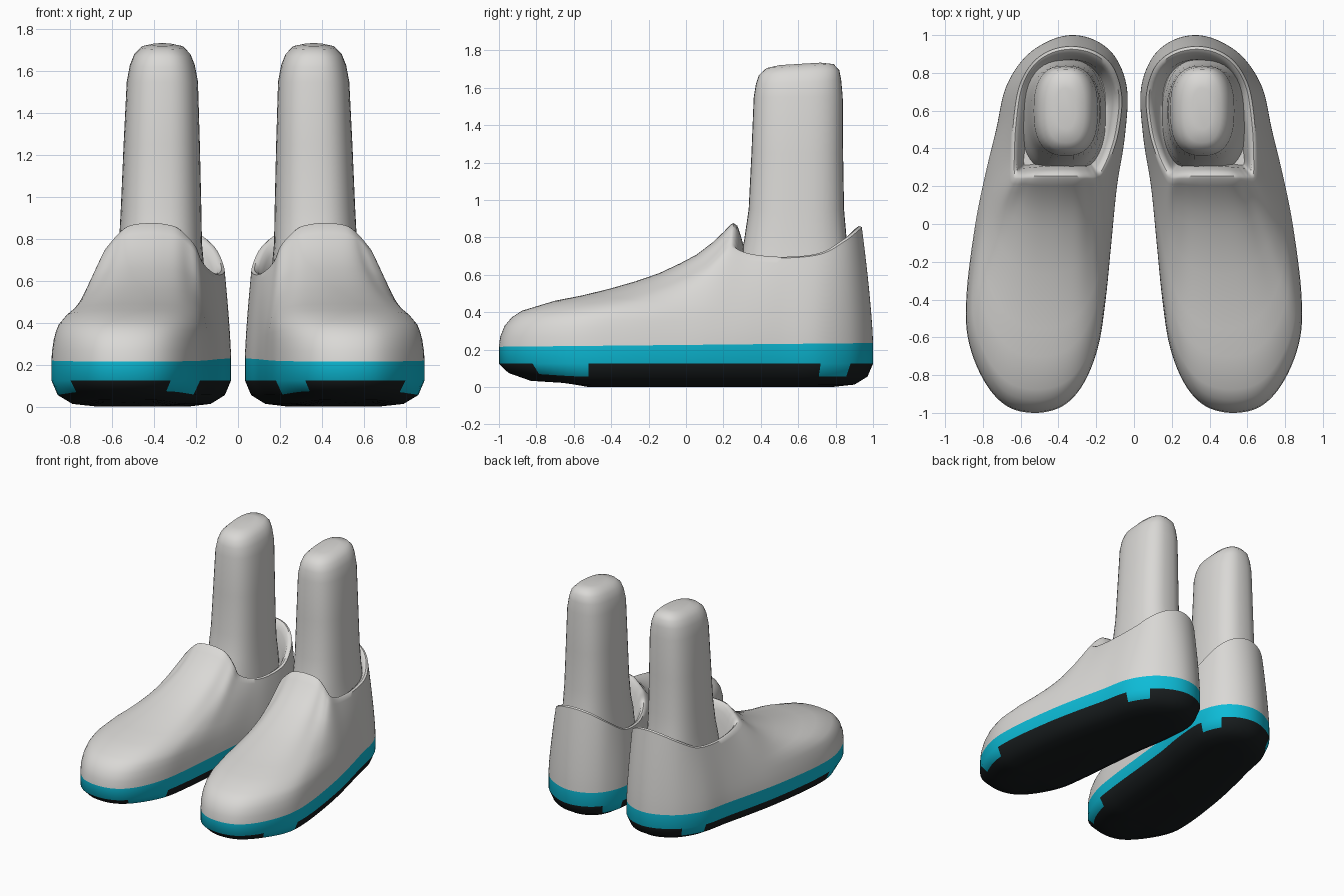
import bpy
import bmesh
import math
from mathutils import Vector

cube = bpy.data.objects.get("Cube")
if cube:
    bpy.data.objects.remove(cube)


def material(name, rgb):
    mat = bpy.data.materials.new(name)
    mat.use_nodes = True
    mat.diffuse_color = (*rgb, 1)
    mat.node_tree.nodes["Principled BSDF"].inputs["Base Color"].default_value = (*rgb, 1)
    return mat


GREY = material("light grey", (0.7, 0.69, 0.67))
TEAL = material("teal", (0.004, 0.5, 0.68))
BLACK = material("black rubber", (0.009, 0.012, 0.013))


def loft(name, rings, mats, side, rule=None):
    """Skin a stack of closed rings, cap both ends, and mirror by side."""
    bm = bmesh.new()
    rows = [[bm.verts.new((p[0] * side, p[1], p[2])) for p in ring] for ring in rings]
    count = len(rows[0])
    for level in range(len(rows) - 1):
        low, high = rows[level], rows[level + 1]
        for i in range(count):
            j = (i + 1) % count
            face = bm.faces.new((low[i], low[j], high[j], high[i]))
            if rule:
                centre = face.calc_center_median()
                face.material_index = rule(level, centre.x * side, centre.y)
    bm.faces.new(rows[0])
    bm.faces.new(rows[-1])
    bmesh.ops.recalc_face_normals(bm, faces=bm.faces)
    mesh = bpy.data.meshes.new(name)
    bm.to_mesh(mesh)
    bm.free()
    for mat in mats:
        mesh.materials.append(mat)
    obj = bpy.data.objects.new(name, mesh)
    bpy.context.collection.objects.link(obj)
    bpy.ops.object.select_all(action="DESELECT")
    obj.select_set(True)
    bpy.context.view_layer.objects.active = obj
    bpy.ops.object.shade_smooth_by_angle(angle=math.radians(50))


def smooth_loop(points, steps):
    """Closed Catmull-Rom curve through points of any dimension."""
    result = []
    n = len(points)
    for i in range(n):
        a, b, c, d = (points[(i + k) % n] for k in (-1, 0, 1, 2))
        for s in range(steps):
            t = s / steps
            result.append([
                q + 0.5 * t * (r - p + t * (2 * p - 5 * q + 4 * r - w + t * (3 * (q - r) + w - p)))
                for p, q, r, w in zip(a, b, c, d)])
    return result


def smoothstep(lo, hi, v):
    t = max(0, min(1, (v - lo) / (hi - lo)))
    return t * t * (3 - 2 * t)


# Shoe plan: outline x, y paired with the collar point x, y, z above it
PLAN = smooth_loop([
    (.53, -1, .41, .24, .87), (.68, -.96, .49, .24, .865), (.8, -.82, .54, .24, .85),
    (.88, -.6, .58, .24, .815), (.885, -.35, .61, .24, .78), (.84, 0, .64, .25, .74),
    (.79, .25, .645, .34, .705), (.73, .5, .64, .52, .69), (.68, .72, .61, .72, .71),
    (.58, .88, .54, .85, .78), (.45, .97, .44, .92, .835), (.32, 1, .32, .94, .855),
    (.19, .965, .2, .91, .83), (.09, .87, .11, .83, .76), (.035, .7, .065, .68, .66),
    (.05, .45, .08, .5, .63), (.09, .2, .12, .36, .64), (.12, -.1, .17, .26, .69),
    (.15, -.4, .2, .24, .76), (.19, -.65, .24, .24, .81), (.27, -.85, .29, .24, .85),
    (.38, -.965, .35, .24, .865)], 6)


def band_top(y):
    return 0.225 + 0.01 * y


# Toe-to-collar profile as (run, rise) fractions
PROFILE = [(0, 0), (.005, .08), (.024, .17), (.055, .24), (.1, .295), (.24, .375),
           (.36, .42), (.48, .475), (.59, .535), (.69, .6), (.78, .68), (.85, .75),
           (.92, .85), (.97, .94), (1, 1)]


def upper_rings():
    rings = []
    for run, rise in PROFILE:
        ring = []
        for bx, by, cx, cy, cz in PLAN:
            toe = smoothstep(0.2, -0.75, by)
            f = toe * run + (1 - toe) * rise ** 1.35
            z0 = band_top(by)
            ring.append((bx + (cx - bx) * f, by + (cy - by) * f, z0 + (cz - z0) * rise))
        rings.append(ring)
    # Rolled rim and the inside of the opening
    for inset, drop in ((.015, -.006), (.035, .008), (.05, .05), (.07, .12), (.09, None)):
        ring = []
        for _, _, cx, cy, cz in PLAN:
            p = Vector((cx, cy))
            p += (Vector((.37, .58)) - p).normalized() * inset
            ring.append((p.x, p.y, 0.5 if drop is None else cz - drop))
        rings.append(ring)
    return rings


def sole_rings():
    rings = []
    for inset, z in ((.22, 0), (.1, .013), (.03, .055), (0, .125), (0, None)):
        ring = []
        for x, y, *_ in PLAN:
            spine_y = max(-.5, min(.6, y))
            spine = Vector((.45 - .155 * spine_y, spine_y))
            toe = smoothstep(-.5, -1, y)
            p = Vector((x, y))
            p += (spine - p).normalized() * inset * (1 + .7 * toe)
            lift = .02 * toe if inset else 0
            ring.append((p.x, p.y, band_top(y) if z is None else z + lift))
        rings.append(ring)
    return rings


def sole_colour(level, x, y):
    """Teal band on top, with teal tabs reaching down at toe and heel."""
    if level == 3:
        return 0
    shift = 0 if x > .5 else -.1
    tab = -.79 < y - shift < -.52 or .72 < y < .87
    return 0 if level == 2 and tab else 1


# Leg sections: height, centre x, half width, centre y, half depth
LEG = [(.5, .375, .225, .575, .31), (.68, .37, .207, .58, .295), (.78, .37, .198, .585, .275),
       (.95, .367, .192, .59, .255), (1.25, .364, .182, .595, .245), (1.55, .361, .17, .6, .238),
       (1.63, .361, .155, .602, .228), (1.68, .361, .135, .605, .215),
       (1.715, .361, .1, .61, .18), (1.727, .361, .05, .61, .11)]


def leg_rings(count=40, power=0.78):
    rings = []
    for z, cx, rx, cy, ry in LEG:
        ring = []
        for i in range(count):
            a = math.tau * i / count
            c, s = math.cos(a), math.sin(a)
            x = cx + rx * math.copysign(abs(c) ** power, c)
            y = cy + ry * math.copysign(abs(s) ** power, s)
            tilt = .06 * (y - .6) * smoothstep(1.5, 1.7, z)
            ring.append((x, y, z + tilt))
        rings.append(ring)
    return rings


for label, side in (("left", 1), ("right", -1)):
    loft(label + "_shoe_upper", upper_rings(), [GREY], side)
    loft(label + "_shoe_sole", sole_rings(), [TEAL, BLACK], side, sole_colour)
    loft(label + "_leg", leg_rings(), [GREY], side)

# Bottom caps of the soles are rubber
for label in ("left", "right"):
    for face in bpy.data.objects[label + "_shoe_sole"].data.polygons:
        if face.center.z < 0.01:
            face.material_index = 1
